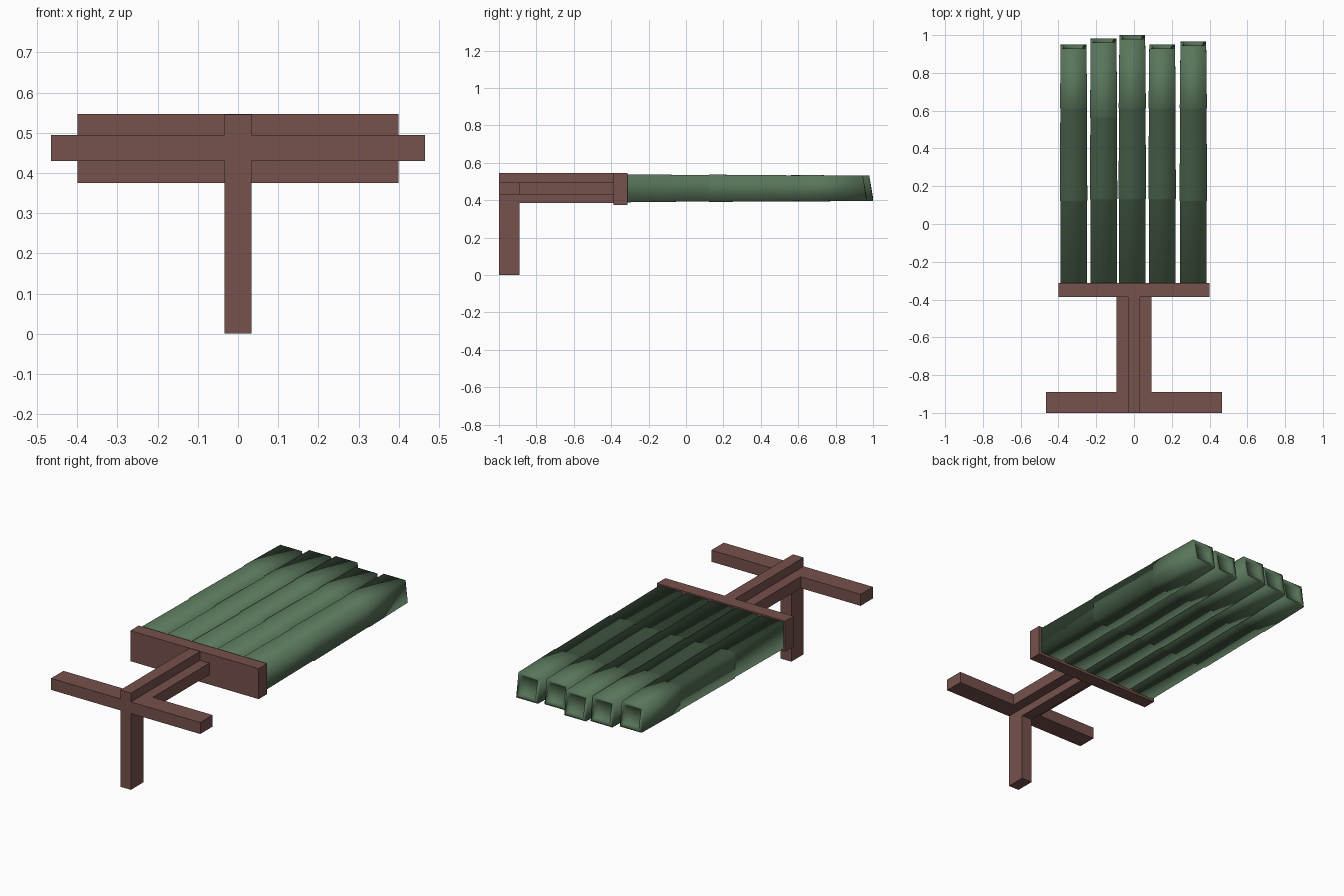
import bpy, bmesh

if "Cube" in bpy.data.objects:
    bpy.data.objects.remove(bpy.data.objects["Cube"])


def material(name, rgb):
    m = bpy.data.materials.new(name)
    m.diffuse_color = (*rgb, 1)
    m.use_nodes = True
    m.node_tree.nodes["Principled BSDF"].inputs["Base Color"].default_value = m.diffuse_color
    return m


BROWN = material("brown_wood", (0.18, 0.083, 0.072))
GREEN = material("moss_green", (0.10, 0.18, 0.103))


def finish(name, bm, mat, smooth=False):
    bmesh.ops.recalc_face_normals(bm, faces=bm.faces)
    for f in bm.faces:
        f.smooth = smooth
    me = bpy.data.meshes.new(name)
    bm.to_mesh(me)
    bm.free()
    me.materials.append(mat)
    ob = bpy.data.objects.new(name, me)
    bpy.context.collection.objects.link(ob)


def box(name, x, y, z):
    """Box from (min, max) ranges."""
    bm = bmesh.new()
    bmesh.ops.create_cube(bm, size=1)
    for v in bm.verts:
        v.co = [r[0] if c < 0 else r[1] for c, r in zip(v.co, (x, y, z))]
    finish(name, bm, BROWN)


def finger(name, cx, y_end, joints):
    """Square soft-shaded bar in three segments with a recessed slanted end."""
    cz = 0.464
    j1, j2 = joints
    # (y, half width, half height, end slant)
    rings = [(-0.32, 0.070, 0.075, 0),
             (j1, 0.070, 0.070, 0), (j1 + 0.004, 0.073, 0.073, 0),
             (j2, 0.070, 0.069, 0), (j2 + 0.004, 0.072, 0.071, 0),
             (y_end - 0.01, 0.068, 0.067, 0.01),
             (y_end - 0.01, 0.050, 0.050, 0.01),
             (y_end - 0.022, 0.046, 0.046, 0.01)]
    bm = bmesh.new()
    loops = []
    for y, w, h, s in rings:
        loops.append([bm.verts.new((cx + sx * w, y - sz * s, cz + sz * h))
                      for sx, sz in ((-1, -1), (1, -1), (1, 1), (-1, 1))])
    for a, b in zip(loops, loops[1:]):
        for i in range(4):
            k = (i + 1) % 4
            bm.faces.new((a[i], a[k], b[k], b[i]))
    bm.faces.new(loops[0])
    bm.faces.new(loops[-1])
    finish(name, bm, GREEN, smooth=True)


# Post and cross arms
box("front_post", (-0.033, 0.033), (-1.0, -0.89), (0, 0.545))
for side, s in (("left", -1), ("right", 1)):
    box(side + "_arm", sorted((s * 0.033, s * 0.465)), (-1.0, -0.89), (0.43, 0.495))
    box(side + "_shaft_rib", sorted((s * 0.033, s * 0.092)), (-0.89, -0.385), (0.43, 0.495))

# Plus-section shaft and head plate
box("shaft_web", (-0.033, 0.033), (-0.89, -0.385), (0.385, 0.545))
box("head_plate", (-0.4, 0.4), (-0.387, -0.312), (0.375, 0.547))

# Five green bars
bars = [(-0.32, 0.95, (0.12, 0.61)), (-0.161, 0.982, (0.13, 0.56)),
        (-0.009, 1.0, (0.13, 0.61)), (0.149, 0.95, (0.13, 0.61)),
        (0.314, 0.966, (0.12, 0.61))]
for i, (cx, y_end, joints) in enumerate(bars, 1):
    finger(f"green_bar_{i}", cx, y_end, joints)
